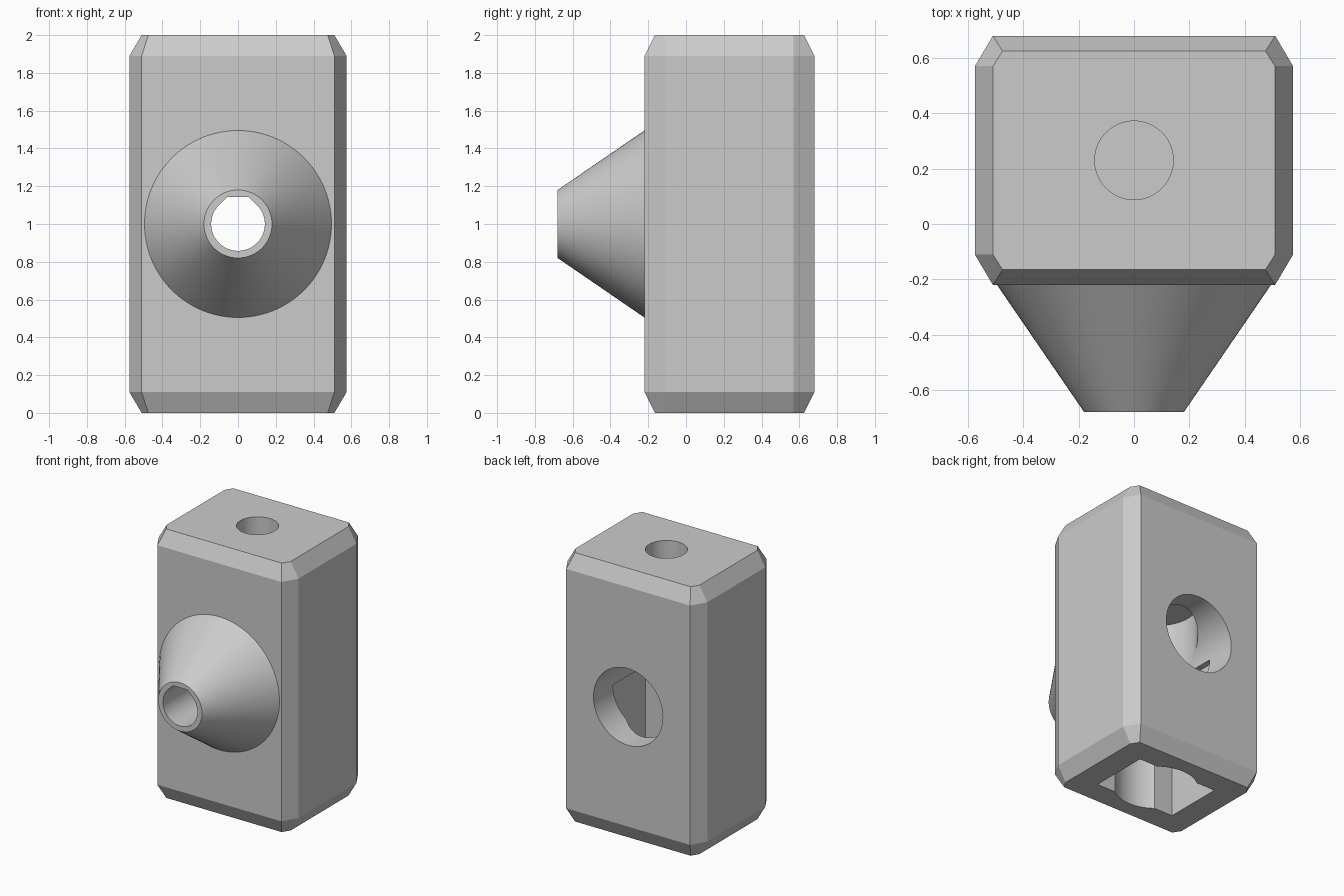
import bpy, bmesh, math
from mathutils import Vector

if "Cube" in bpy.data.objects:
    bpy.data.objects.remove(bpy.data.objects["Cube"], do_unlink=True)

MID_Y, MID_Z = 0.23, 1.0      # crossing point of the two main axes
BORE, WIDE = 0.142, 0.285     # small and large hole radii

grey = bpy.data.materials.new("plain grey")
grey.use_nodes = True
grey.diffuse_color = (0.6, 0.6, 0.6, 1)
grey.node_tree.nodes["Principled BSDF"].inputs["Base Color"].default_value = (0.6, 0.6, 0.6, 1)


def loft(name, rings):
    """Solid through a list of rings with equal point counts, capped at both ends."""
    bm = bmesh.new()
    loops = [[bm.verts.new(p) for p in ring] for ring in rings]
    for a, b in zip(loops, loops[1:]):
        for i in range(len(a)):
            j = (i + 1) % len(a)
            bm.faces.new((a[i], a[j], b[j], b[i]))
    bm.faces.new(loops[0])
    bm.faces.new(loops[-1])
    bmesh.ops.recalc_face_normals(bm, faces=bm.faces)
    mesh = bpy.data.meshes.new(name)
    bm.to_mesh(mesh)
    bm.free()
    mesh.materials.append(grey)
    obj = bpy.data.objects.new(name, mesh)
    bpy.context.collection.objects.link(obj)
    return obj


def circle(r, n=96):
    return [(r * math.cos(2 * math.pi * i / n), r * math.sin(2 * math.pi * i / n)) for i in range(n)]


def upright(profile, z):
    return [Vector((x, MID_Y + y, z)) for x, y in profile]


def facing(profile, y):
    return [Vector((x, y, MID_Z + z)) for x, z in profile]


def octagon(x_out, y_in, x_in, y_out):
    quarter = [(x_out, y_in), (x_in, y_out)]
    half = quarter + [(-x, y) for x, y in reversed(quarter)]
    return half + [(-x, -y) for x, y in half]


# Chamfered block
wide = octagon(0.575, 0.34, 0.51, 0.45)
narrow = octagon(0.51, 0.34, 0.475, 0.395)
body = loft("body", [upright(narrow, 0), upright(wide, 0.11),
                     upright(wide, 1.89), upright(narrow, 2)])

# Conical nozzle on the front, running slightly into the block
nozzle = loft("nozzle", [facing(circle(0.18), -0.68), facing(circle(0.495), -0.22),
                         facing(circle(0.495), -0.2)])

# Bore with a flat-topped teardrop section
flat = BORE * (math.sqrt(2) - 1)
arc = [math.radians(135 + 270 * i / 60) for i in range(61)]
teardrop = [(BORE * math.cos(a), BORE * math.sin(a)) for a in arc] + [(flat, BORE), (-flat, BORE)]
bore = loft("bore_cutter", [facing(teardrop, -0.8), facing(teardrop, MID_Y)])

# Rear hole, bottom shaft, rectangular pocket and blind top hole
rear = loft("rear_hole_cutter", [facing(circle(WIDE), MID_Y), facing(circle(WIDE), 0.8)])
shaft = loft("shaft_cutter", [upright(circle(WIDE - 0.003), -0.1), upright(circle(WIDE - 0.003), 1.42)])
box = [(0.327, 0.222), (-0.327, 0.222), (-0.327, -0.222), (0.327, -0.222)]
pocket = loft("pocket_cutter", [upright(box, -0.1), upright(box, MID_Z)])
top_hole = loft("top_hole_cutter", [upright(circle(BORE), 1.6), upright(circle(BORE), 2.1)])

# Join the nozzle and cut every opening
bpy.context.view_layer.objects.active = body
for tool in (nozzle, shaft, pocket, rear, bore, top_hole):
    mod = body.modifiers.new(tool.name, 'BOOLEAN')
    mod.operation = 'UNION' if tool is nozzle else 'DIFFERENCE'
    mod.solver = 'EXACT'
    mod.object = tool
    bpy.ops.object.modifier_apply(modifier=mod.name)
    bpy.data.objects.remove(tool, do_unlink=True)

bpy.ops.object.select_all(action='DESELECT')
body.select_set(True)
bpy.ops.object.shade_smooth_by_angle(angle=math.radians(25))
